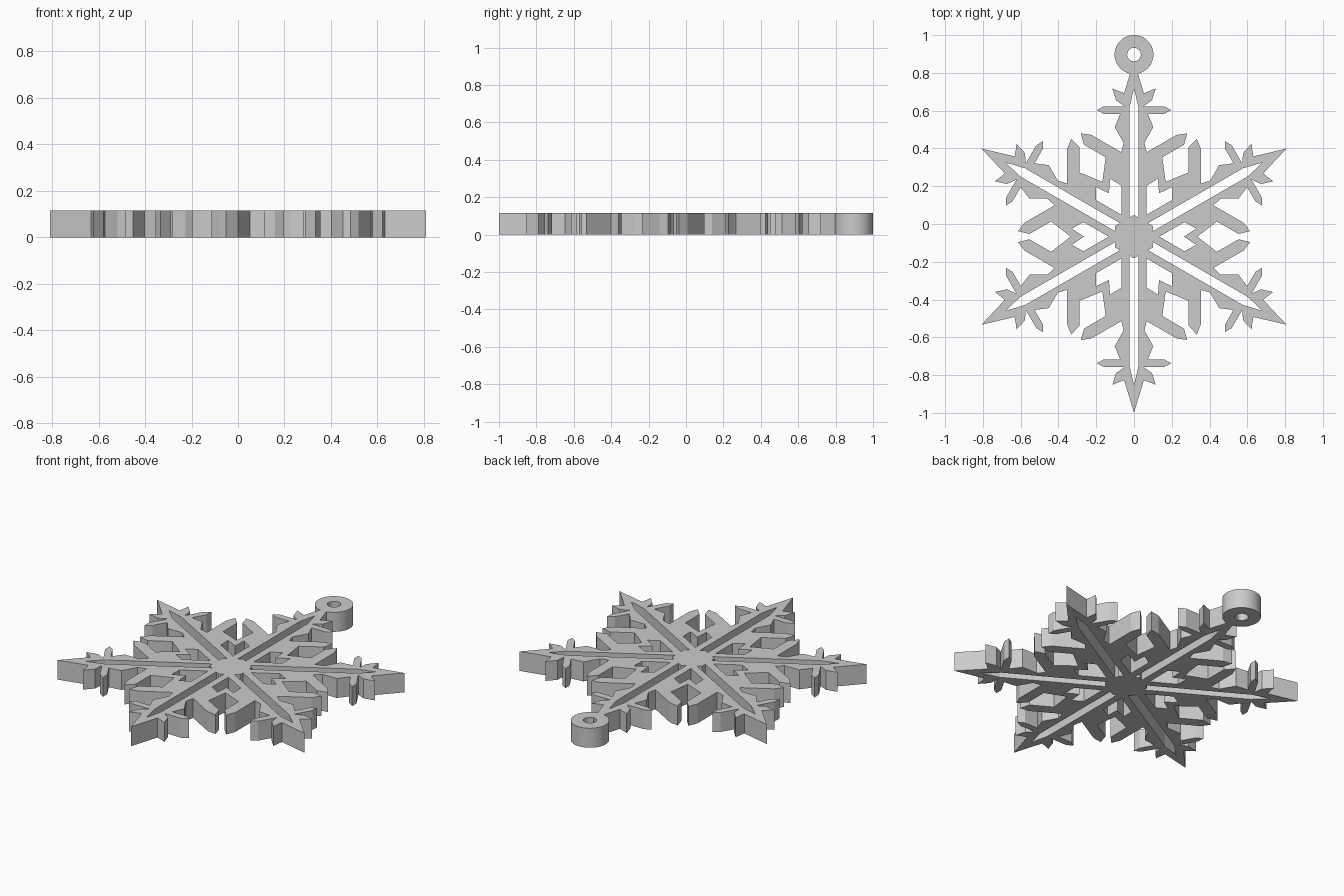
import bpy, bmesh, math
from mathutils import Matrix, Vector

cube = bpy.data.objects.get("Cube")
if cube:
    bpy.data.objects.remove(cube, do_unlink=True)

HEIGHT = 0.115
CENTER_Y = -0.067

grey = bpy.data.materials.new("plain_grey")
grey.use_nodes = True
colour = (0.6, 0.6, 0.6, 1)
grey.diffuse_color = colour
grey.node_tree.nodes["Principled BSDF"].inputs["Base Color"].default_value = colour


def on_seam(radius):
    """Point on the line halfway between two arms."""
    return (radius * math.sin(math.pi / 6), radius * math.cos(math.pi / 6))


def extruded(name, bm, y):
    """Raise flat faces into a solid plate and make an object of it."""
    bmesh.ops.remove_doubles(bm, verts=bm.verts, dist=0.0005)
    bmesh.ops.recalc_face_normals(bm, faces=bm.faces)
    top = bmesh.ops.extrude_face_region(bm, geom=bm.faces[:], use_keep_orig=True)
    verts = [g for g in top["geom"] if isinstance(g, bmesh.types.BMVert)]
    bmesh.ops.translate(bm, verts=verts, vec=(0, 0, HEIGHT))
    bmesh.ops.recalc_face_normals(bm, faces=bm.faces)
    mesh = bpy.data.meshes.new(name)
    bm.to_mesh(mesh)
    bm.free()
    mesh.materials.append(grey)
    obj = bpy.data.objects.new(name, mesh)
    obj.location.y = y
    bpy.context.collection.objects.link(obj)
    return obj


# Half of one arm: (sideways, along the arm)
slot = [(0, 0), (0, 0.115), (0.025, 0.1), (0.025, 0.68), (0, 0.785)]
head = [(0, 0.933), (0.052, 0.76), (0.085, 0.772), (0.115, 0.785),
        (0.095, 0.722), (0.05, 0.69)]
spike = [(0.16, 0.69), (0.197, 0.67), (0.16, 0.65), (0.073, 0.65)]
bulge = [(0.102, 0.58), (0.055, 0.497), (0.067, 0.447)]
branch = [(0.226, 0.539), (0.282, 0.547), (0.265, 0.487), (0.15, 0.42)]
link = [on_seam(0.335), on_seam(0.265), (0.127, 0.307), (0.067, 0.27), on_seam(0.134)]
half_arm = slot + head + spike + bulge + branch + link

# Snowflake: six mirrored arms
bm = bmesh.new()
for i in range(6):
    turn = Matrix.Rotation(i * math.pi / 3, 4, "Z")
    for side in (1, -1):
        bm.faces.new([bm.verts.new(turn @ Vector((side * x, y, 0))) for x, y in half_arm])
extruded("snowflake", bm, CENTER_Y)

# Hanging ring at the back arm's tip
SEGMENTS = 48
bm = bmesh.new()
loops = []
for radius in (0.103, 0.036):
    loops.append([bm.verts.new((radius * math.cos(a), radius * math.sin(a), 0))
                  for a in (2 * math.pi * k / SEGMENTS for k in range(SEGMENTS))])
outer, inner = loops
for k in range(SEGMENTS):
    n = (k + 1) % SEGMENTS
    bm.faces.new((outer[k], outer[n], inner[n], inner[k]))
ring = extruded("hanging_ring", bm, 0.897)
bpy.context.view_layer.objects.active = ring
ring.select_set(True)
bpy.ops.object.shade_smooth_by_angle()
